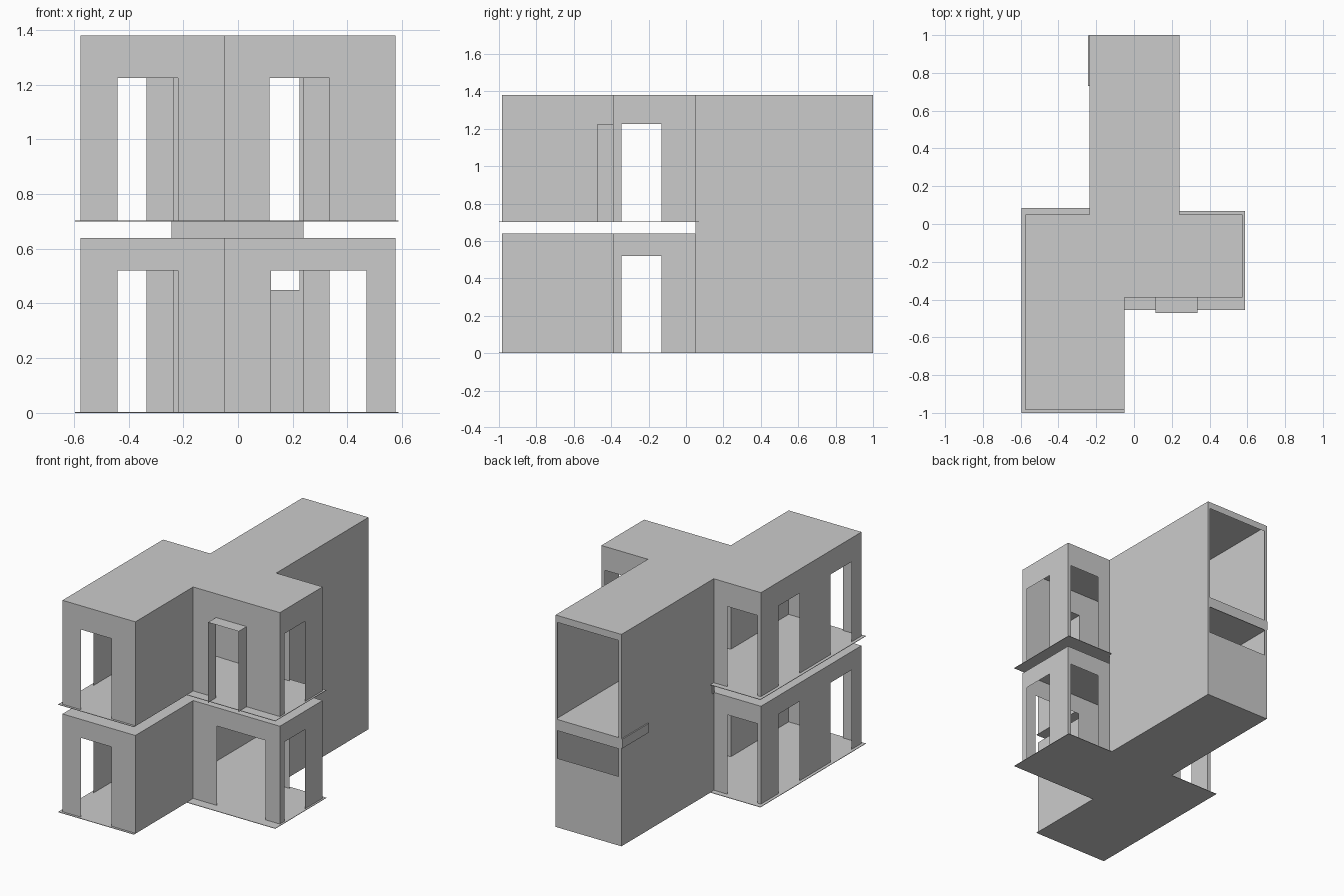
import bpy, bmesh
from mathutils import Vector

if "Cube" in bpy.data.objects:
    bpy.data.objects.remove(bpy.data.objects["Cube"], do_unlink=True)

GREY = (0.6, 0.6, 0.6, 1)
plaster = bpy.data.materials.new("plaster_grey")
plaster.use_nodes = True
plaster.diffuse_color = GREY
plaster.node_tree.nodes["Principled BSDF"].inputs["Base Color"].default_value = GREY


def finish(name, bm):
    mesh = bpy.data.meshes.new(name)
    bm.to_mesh(mesh)
    bm.free()
    mesh.materials.append(plaster)
    obj = bpy.data.objects.new(name, mesh)
    bpy.context.collection.objects.link(obj)
    return obj


def wall(name, a, b, z0, z1, holes=()):
    """Sheet wall from a to b, facing right of travel; holes are (from, to, bottom, top)."""
    axis = 0 if a[1] == b[1] else 1
    lo, hi = sorted((a[axis], b[axis]))
    cuts = sorted({lo, hi, *(v for h in holes for v in h[:2])})
    levels = sorted({z0, z1, *(v for h in holes for v in h[2:])})
    bm = bmesh.new()

    def point(s, z):
        return bm.verts.new((s, a[1], z) if axis == 0 else (a[0], s, z))

    for s, t in zip(cuts, cuts[1:]):
        for u, v in zip(levels, levels[1:]):
            if any(h[0] <= s < h[1] and h[2] <= u < h[3] for h in holes):
                continue
            corners = [(s, u), (t, u), (t, v), (s, v)]
            if b[axis] < a[axis]:
                corners.reverse()
            bm.faces.new([point(*c) for c in corners])
    bmesh.ops.remove_doubles(bm, verts=bm.verts, dist=1e-4)
    bmesh.ops.dissolve_limit(bm, angle_limit=0.01, verts=bm.verts, edges=bm.edges)
    return finish(name, bm)


def plate(name, outline, z, thick=0.0):
    """Flat sheet or slab on an outline, with its top at z."""
    bm = bmesh.new()
    face = bm.faces.new([bm.verts.new((x, y, z)) for x, y in outline])
    if thick:
        out = bmesh.ops.extrude_face_region(bm, geom=[face])
        moved = [v for v in out["geom"] if isinstance(v, bmesh.types.BMVert)]
        bmesh.ops.translate(bm, verts=moved, vec=Vector((0, 0, -thick)))
        bmesh.ops.recalc_face_normals(bm, faces=bm.faces)
    return finish(name, bm)


# Plan lines
W, FRONT, STEP, BACK, END = 0.575, -0.985, -0.39, 0.05, 1.0
INNER, RW, LW = -0.05, -0.235, 0.24
HEIGHT, LOW_TOP, UP = 1.38, 0.64, 0.70

plan = [(-W, FRONT), (INNER, FRONT), (INNER, STEP), (W, STEP),
        (W, BACK), (LW, BACK), (RW, BACK), (-W, BACK)]
plinth = [(-0.595, -1.0), (INNER, -1.0), (INNER, -0.455), (0.587, -0.455),
          (0.587, 0.07), (LW, 0.07), (RW, 0.085), (-0.595, 0.085)]
wing = [(RW, BACK), (LW, BACK), (LW, END), (RW, END)]

# Two storeys with the same openings, apart from the entrance in the step
for label, z0, z1, head, door in (("lower", 0.0, LOW_TOP, 0.52, (0.12, 0.47)),
                                  ("upper", UP, HEIGHT, 1.225, (0.115, 0.335))):
    def hole(s, t):
        return (s, t, z0, head)
    openings = {
        "front_wall": (0, 1, [hole(-0.44, -0.22)]),
        "recess_side_wall": (1, 2, []),
        "recess_front_wall": (2, 3, [hole(*door)]),
        "left_wall": (3, 4, [hole(-0.345, -0.13)]),
        "back_left_wall": (4, 5, [hole(0.335, 0.55)]),
        "back_right_wall": (6, 7, [hole(-0.55, -0.335)]),
        "right_wall": (7, 0, [hole(-0.88, -0.665), hole(-0.345, -0.13)]),
    }
    for part, (i, j, holes) in openings.items():
        wall(f"{label}_{part}", plan[i], plan[j], z0, z1, holes)
    plate(f"{label}_floor", plinth, z0 + 0.003, 0.003)
    plate(f"{label}_roof", plan, z1)

# Full-height rear wing, with two broad openings in its end
wall("wing_left_wall", wing[1], wing[2], 0, HEIGHT)
wall("wing_right_wall", wing[3], wing[0], 0, HEIGHT)
wall("wing_end_wall", wing[2], wing[3], 0, HEIGHT,
     [(-0.215, 0.225, UP, 1.335), (-0.215, 0.225, 0.45, 0.63)])
plate("wing_roof", wing, HEIGHT)
plate("wing_ground_floor", wing, 0.003, 0.003)
plate("wing_middle_floor", [(RW, 0.055), (LW, 0.055), (LW, 0.995), (RW, 0.995)], UP, 0.06)
wall("wing_partition", (-0.01, 0.086), (RW, 0.086), UP, HEIGHT)

# Ends of the middle floor showing through the wing wall
for name, y0, y1 in (("front_floor_lip", 0.052, 0.07), ("rear_floor_lip", 0.73, 0.998)):
    plate(name, [(-0.243, y0), (RW, y0), (RW, y1), (-0.243, y1)], UP, 0.06)

# Projecting surround of the upper doorway
PX0, PX1, PY, PZ = 0.115, 0.335, -0.472, 1.225
wall("porch_left_side", (PX1, PY), (PX1, STEP), UP, PZ)
wall("porch_right_side", (PX0, STEP), (PX0, PY), UP, PZ)
plate("porch_top", [(PX0, PY), (PX1, PY), (PX1, STEP), (PX0, STEP)], PZ)
